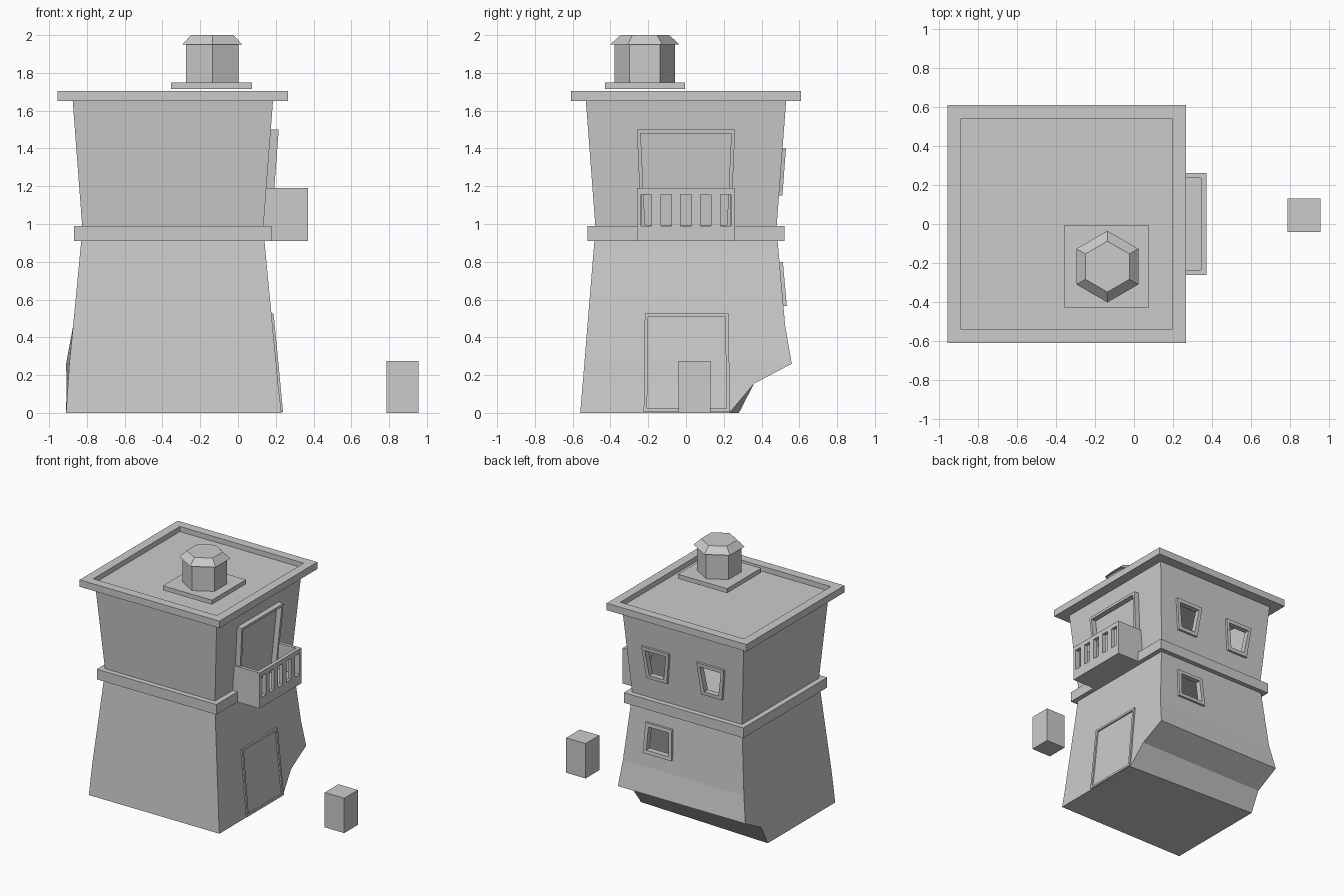
import bpy
import bmesh
from math import radians
from mathutils import Matrix

cube = bpy.data.objects.get("Cube")
if cube:
    bpy.data.objects.remove(cube)

CX = -0.345  # tower axis
plaster = bpy.data.materials.new("grey_plaster")
plaster.use_nodes = True
GREY = (0.6, 0.6, 0.6, 1)
plaster.diffuse_color = GREY
plaster.node_tree.nodes["Principled BSDF"].inputs["Base Color"].default_value = GREY


def finish(name, bm):
    bmesh.ops.recalc_face_normals(bm, faces=bm.faces[:])
    mesh = bpy.data.meshes.new(name)
    bm.to_mesh(mesh)
    bm.free()
    mesh.materials.append(plaster)
    obj = bpy.data.objects.new(name, mesh)
    bpy.context.collection.objects.link(obj)
    return obj


def loft(name, rings, caps=True, closed=False):
    """Skin equal-length point rings; closed joins the last to the first."""
    bm = bmesh.new()
    vs = [[bm.verts.new(p) for p in ring] for ring in rings]
    n = len(vs[0])
    pairs = list(zip(vs, vs[1:])) + ([(vs[-1], vs[0])] if closed else [])
    for a, b in pairs:
        for i in range(n):
            j = (i + 1) % n
            bm.faces.new((a[i], a[j], b[j], b[i]))
    if caps and not closed:
        bm.faces.new(vs[0])
        bm.faces.new(vs[-1])
    return finish(name, bm)


def rect(x0, x1, y0, y1, z):
    return [(x0, y0, z), (x1, y0, z), (x1, y1, z), (x0, y1, z)]


def square(half, z):
    return rect(CX - half, CX + half, -half, half, z)


def box(name, x0, x1, y0, y1, z0, z1):
    return loft(name, [rect(x0, x1, y0, y1, z0), rect(x0, x1, y0, y1, z1)])


def cut(obj, cutters):
    """Subtract the cutters, bake all modifiers, remove the cutters."""
    for c in cutters:
        c.hide_render = True
        m = obj.modifiers.new("opening", 'BOOLEAN')
        m.object = c
        m.solver = 'EXACT'
    graph = bpy.context.evaluated_depsgraph_get()
    mesh = bpy.data.meshes.new_from_object(obj.evaluated_get(graph))
    obj.modifiers.clear()
    obj.data = mesh
    for c in cutters:
        bpy.data.objects.remove(c)


def hollow(obj):
    m = obj.modifiers.new("wall", 'SOLIDIFY')
    m.thickness = 0.04
    m.offset = -1


# Sloping wall surfaces as distance from the tower axis at height z
def upper_wall(z):
    return 0.48 + 0.05 * (z - 0.99) / 0.66


def lower_wall(z):
    return 0.572 - 0.087 * z / 0.91


def lower_back(z):
    return 0.525 - 0.04 * (z - 0.46) / 0.45


def outline(wall, side, mid, bottom, top, z0, z1, depth):
    """Four corners of an opening on a wall, pushed out by depth."""
    pts = []
    for u, z in ((-bottom, z0), (bottom, z0), (top, z1), (-top, z1)):
        d = wall(z) + depth
        pts.append((CX + d, mid + u, z) if side == "right" else (mid + u, d, z))
    return pts


def frame(name, wall, side, mid, bottom, top, z0, z1, bar, out):
    o = (wall, side, mid, bottom, top, z0, z1)
    i = (wall, side, mid, bottom - bar, top - bar, z0 + bar, z1 - bar)
    loft(name, [outline(*o, -0.02), outline(*o, out),
                outline(*i, out), outline(*i, -0.02)], closed=True)
    return loft(name + "_cutter", [outline(*i, -0.08), outline(*i, 0.08)])


# Lower storey with the bulging, undercut back
lower = loft("lower_storey", [
    [(-0.91, -0.56, 0), (0.23, -0.56, 0), (0.23, 0.23, 0), (-0.91, 0.28, 0)],
    [(-0.9, -0.547, 0.155), (0.212, -0.547, 0.155), (0.212, 0.36, 0.155), (-0.908, 0.36, 0.155)],
    [(-0.893, -0.538, 0.26), (0.203, -0.538, 0.26), (0.203, 0.56, 0.26), (-0.91, 0.56, 0.26)],
    rect(-0.873, 0.183, -0.522, 0.525, 0.46),
    square(0.485, 0.91)])
hollow(lower)

# Upper storey flares outwards
upper = loft("upper_storey", [square(0.48, 0.95), square(0.48, 0.99), square(0.53, 1.65)])
hollow(upper)

# Back windows with raised frames and open holes
cut(lower, [frame("lower_back_window_frame", lower_back, "back", -0.12,
                  0.125, 0.115, 0.565, 0.8, 0.028, 0.018)])
cut(upper, [frame(n + "_back_window_frame", upper_wall, "back", x,
                  0.09, 0.12, 1.15, 1.4, 0.028, 0.018)
            for n, x in (("upper_left", -0.1), ("upper_right", -0.58))])

# Door frames on the right side, closed panels behind
for c in (frame("ground_door_frame", lower_wall, "right", 0.004,
                0.228, 0.222, 0.005, 0.525, 0.018, 0.012),
          frame("balcony_door_frame", upper_wall, "right", 0,
                0.237, 0.26, 0.975, 1.5, 0.02, 0.042)):
    bpy.data.objects.remove(c)

# Band between the storeys
loft("floor_band", [square(0.522, 0.91), square(0.522, 0.99)])

# Balcony: open trough with slots in its outer wall
balcony = loft("balcony", [
    rect(0.12, 0.37, -0.26, 0.26, 0.91), rect(0.12, 0.37, -0.26, 0.26, 1.19),
    rect(0.12, 0.342, -0.235, 0.235, 1.19), rect(0.12, 0.342, -0.235, 0.235, 0.985)])
cut(balcony, [box("slot_cutter", 0.33, 0.4, k * 0.105 - 0.028, k * 0.105 + 0.028, 0.99, 1.155)
              for k in range(-2, 3)])

# Roof slab with a shallow recess
loft("roof", [square(0.61, 1.65), square(0.61, 1.705),
              square(0.54, 1.705), square(0.54, 1.665)])

# Roof vent: plate, six-sided drum and bevelled cap
box("vent_plate", -0.355, 0.073, -0.43, -0.005, 1.715, 1.75)


def hexagon(name, r0, r1, z0, z1):
    bm = bmesh.new()
    bmesh.ops.create_cone(bm, cap_ends=True, segments=6, radius1=r0, radius2=r1, depth=z1 - z0)
    bm.transform(Matrix.Translation((-0.136, -0.218, (z0 + z1) / 2)))
    return finish(name, bm)


hexagon("vent_drum", 0.16, 0.16, 1.75, 1.95)
hexagon("vent_cap", 0.183, 0.13, 1.95, 2.0)

# Small free-standing block beside the door
box("side_block", 0.785, 0.955, -0.04, 0.13, 0, 0.275)
